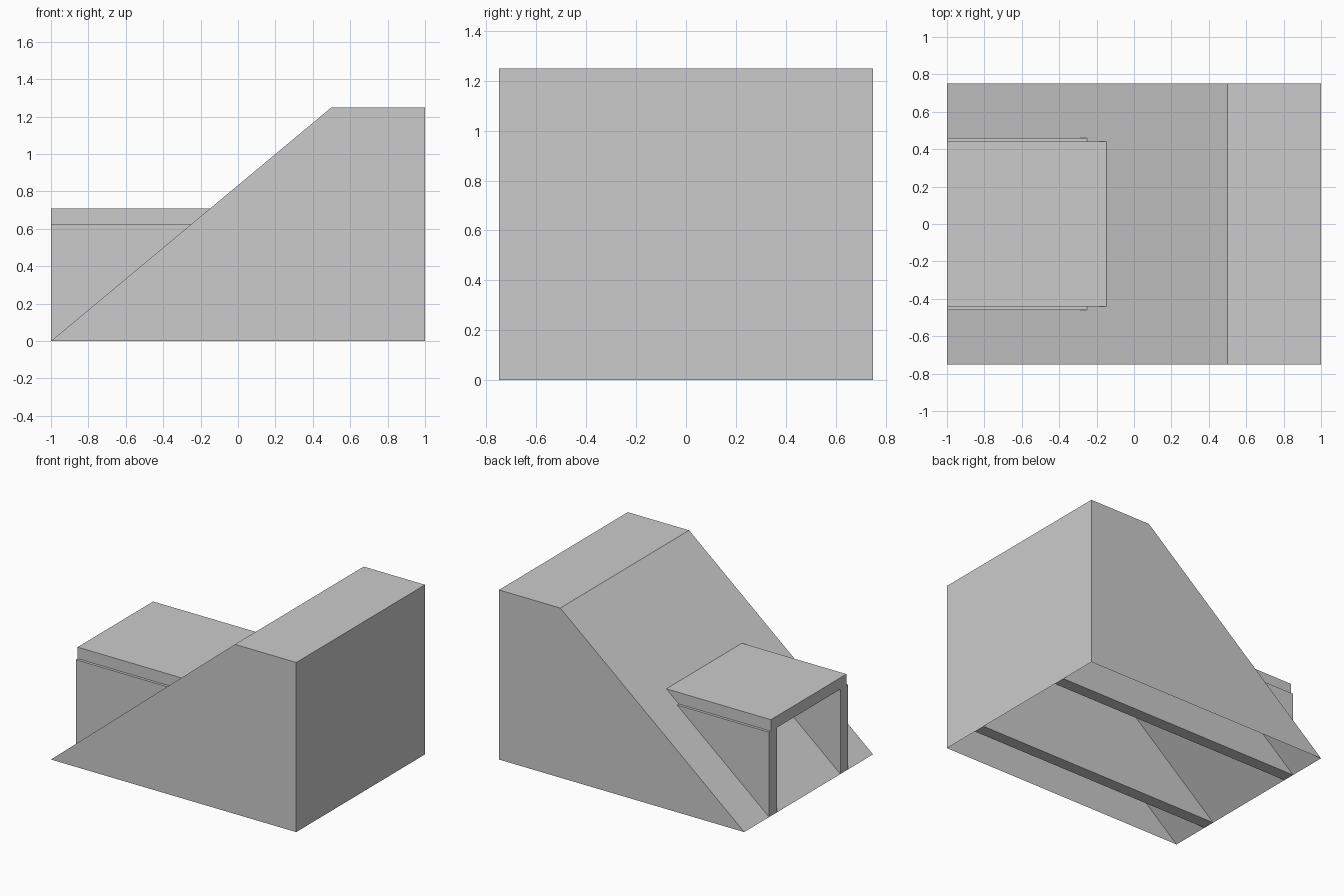
import bpy
import bmesh

cube = bpy.data.objects.get("Cube")
if cube:
    bpy.data.objects.remove(cube, do_unlink=True)

grey = bpy.data.materials.new("plain grey")
grey.use_nodes = True
colour = (0.6, 0.6, 0.6, 1)
grey.diffuse_color = colour
grey.node_tree.nodes["Principled BSDF"].inputs["Base Color"].default_value = colour


def add_object(name, bm):
    mesh = bpy.data.meshes.new(name)
    bm.to_mesh(mesh)
    bm.free()
    mesh.materials.append(grey)
    obj = bpy.data.objects.new(name, mesh)
    bpy.context.collection.objects.link(obj)
    return obj


def add_box(name, low, high):
    bm = bmesh.new()
    bmesh.ops.create_cube(bm, size=1)
    for v in bm.verts:
        v.co = [(a + b) / 2 + c * (b - a) for a, b, c in zip(low, high, v.co)]
    return add_object(name, bm)


# Sloped embankment: a thin shell, open underneath
HALF_WIDTH = 0.75
profile = [(-1, 0), (1, 0), (1, 1.25), (0.5, 1.25)]
bm = bmesh.new()
front = bm.faces.new([bm.verts.new((x, -HALF_WIDTH, z)) for x, z in profile])
extruded = bmesh.ops.extrude_face_region(bm, geom=[front], use_keep_orig=True)
for item in extruded["geom"]:
    if isinstance(item, bmesh.types.BMVert):
        item.co.y = HALF_WIDTH
bmesh.ops.recalc_face_normals(bm, faces=bm.faces)
base = [f for f in bm.faces if f.normal.z < -0.9]
bmesh.ops.delete(bm, geom=base, context="FACES_ONLY")
add_object("embankment", bm)

# Tunnel side walls, running the full length
WALL_TOP = 0.625
for name, side in (("tunnel_wall_front", -1), ("tunnel_wall_back", 1)):
    y_low, y_high = sorted((side * 0.37, side * 0.46))
    add_box(name, (-1, y_low, 0), (1, y_high, WALL_TOP))

# Roof slab resting on the walls
add_box("tunnel_roof", (-1, -0.44, WALL_TOP), (1, 0.44, 0.71))
